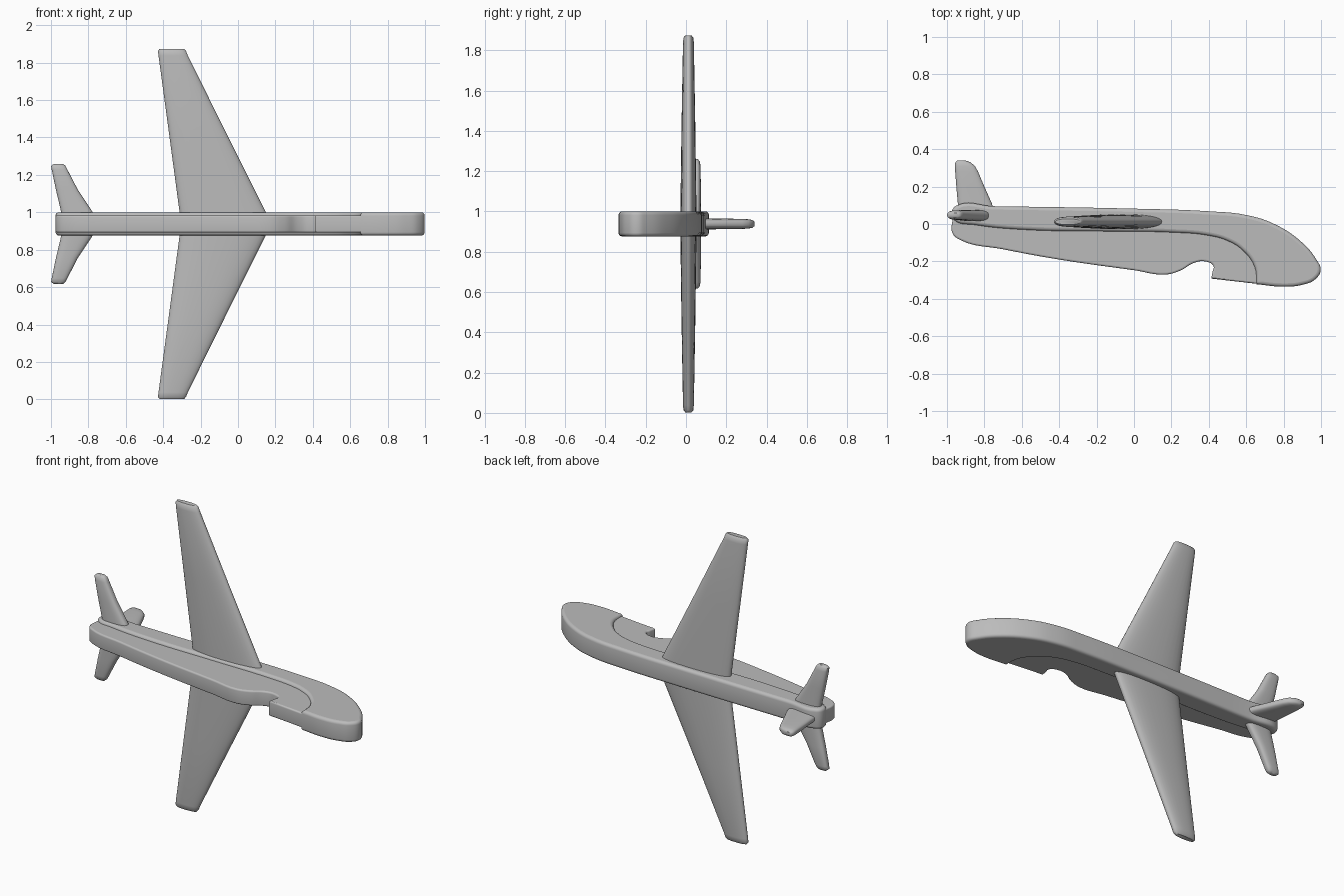
import bpy, bmesh, math
from mathutils import Vector

if "Cube" in bpy.data.objects:
    bpy.data.objects.remove(bpy.data.objects["Cube"], do_unlink=True)

GREY = bpy.data.materials.new("plain grey")
GREY.use_nodes = True
GREY.diffuse_color = (0.5, 0.5, 0.5, 1)
GREY.node_tree.nodes["Principled BSDF"].inputs["Base Color"].default_value = (0.5, 0.5, 0.5, 1)
MID = 0.938  # height of the glider's plane of symmetry


def finish(obj, angle):
    bpy.ops.object.select_all(action='DESELECT')
    obj.select_set(True)
    bpy.context.view_layer.objects.active = obj
    if obj.type == 'CURVE':
        bpy.ops.object.convert(target='MESH')
    bpy.ops.object.shade_smooth_by_angle(angle=math.radians(angle))


def slab(name, outline, half, bevel):
    """Flat plate with rounded rims; points are (x, y) or (x, y, 1) for a sharp corner."""
    cu = bpy.data.curves.new(name, 'CURVE')
    cu.dimensions, cu.fill_mode, cu.resolution_u = '2D', 'BOTH', 6
    cu.extrude, cu.bevel_depth, cu.bevel_resolution = half - bevel, bevel, 3
    cu.offset = -bevel
    sp = cu.splines.new('BEZIER')
    sp.bezier_points.add(len(outline) - 1)
    for bp, p in zip(sp.bezier_points, outline):
        bp.co = (p[0], p[1], 0)
        bp.handle_left_type = bp.handle_right_type = 'VECTOR' if len(p) > 2 else 'AUTO'
    sp.use_cyclic_u = True
    obj = bpy.data.objects.new(name, cu)
    obj.location.z = MID
    bpy.context.collection.objects.link(obj)
    cu.materials.append(GREY)
    finish(obj, 40)


def loft(name, sections, place, power=0.85, n=32):
    """Skin rounded sections (span, x min, x max, thickness centre, half thickness)."""
    bm = bmesh.new()
    rings = []
    for s, x0, x1, tc, th in sections:
        ring = []
        for i in range(n):
            a = 2 * math.pi * i / n
            c, d = math.cos(a), math.sin(a)
            x = (x0 + x1) / 2 + (x1 - x0) / 2 * math.copysign(abs(c) ** power, c)
            t = tc + th * math.copysign(abs(d) ** power, d)
            ring.append(bm.verts.new(place(x, t, s)))
        rings.append(ring)
    for r, q in zip(rings, rings[1:]):
        for i in range(n):
            j = (i + 1) % n
            bm.faces.new((r[i], r[j], q[j], q[i]))
    bm.faces.new(rings[0])
    bm.faces.new(rings[-1])
    bmesh.ops.recalc_face_normals(bm, faces=bm.faces)
    me = bpy.data.meshes.new(name)
    bm.to_mesh(me)
    bm.free()
    obj = bpy.data.objects.new(name, me)
    bpy.context.collection.objects.link(obj)
    me.materials.append(GREY)
    finish(obj, 50)


def mirrored(half):
    """Repeat the outer sections on the other side of the plane of symmetry."""
    return [(-s[0],) + s[1:] for s in reversed(half)] + half


def spanwise(x, t, s):
    return Vector((x, t, MID + s))


def upright(x, t, s):
    return Vector((x, s, MID + t))


# Thick fuselage spine ending in the rounded nose
slab("fuselage_spine", [
    (-0.975, 0.06), (-0.95, 0.098), (-0.75, 0.095), (0, 0.082), (0.4, 0.068),
    (0.6, 0.048), (0.75, 0), (0.9, -0.1), (0.975, -0.19), (0.998, -0.245),
    (0.97, -0.295), (0.9, -0.325), (0.8, -0.335), (0.655, -0.322, 1),
    (0.645, -0.23), (0.58, -0.14), (0.5, -0.09), (0.4, -0.062), (0.2, -0.045),
    (-0.1, -0.04), (-0.6, -0.03), (-0.85, -0.005), (-0.96, 0.02)], 0.062, 0.018)

# Thinner belly panel with the notch behind the nose
slab("belly_panel", [
    (-0.97, 0.03, 1), (-0.97, -0.05), (-0.93, -0.085), (-0.7, -0.135), (-0.4, -0.19),
    (0, -0.247), (0.17, -0.27), (0.25, -0.248), (0.32, -0.208), (0.38, -0.2),
    (0.425, -0.225), (0.42, -0.255), (0.413, -0.292, 1), (0.66, -0.32, 1),
    (0.72, -0.2, 1), (0.6, -0.08, 1), (0.4, -0.02, 1), (0, 0, 1)], 0.046, 0.01)

# Swept main wing, running through the fuselage
loft("main_wing", mirrored([
    (0.0, -0.305, 0.175, 0.012, 0.040),
    (0.06, -0.312, 0.15, 0.012, 0.040),
    (0.5, -0.371, -0.07, 0.012, 0.034),
    (0.90, -0.425, -0.268, 0.012, 0.027),
    (0.925, -0.428, -0.278, 0.012, 0.024),
    (0.936, -0.42, -0.288, 0.012, 0.015)])[:5] + [
    (0.0, -0.305, 0.175, 0.012, 0.040),
    (0.06, -0.312, 0.15, 0.012, 0.040),
    (0.5, -0.371, -0.07, 0.012, 0.034),
    (0.90, -0.425, -0.268, 0.012, 0.027),
    (0.925, -0.428, -0.278, 0.012, 0.024),
    (0.936, -0.42, -0.288, 0.012, 0.015)], spanwise)

# Small swept tailplane
tail = [
    (0.05, -0.945, -0.77, 0.045, 0.030),
    (0.075, -0.948, -0.785, 0.045, 0.029),
    (0.18, -0.973, -0.855, 0.047, 0.027),
    (0.29, -0.996, -0.912, 0.048, 0.024),
    (0.31, -0.999, -0.922, 0.048, 0.020),
    (0.321, -0.985, -0.935, 0.048, 0.011)]
loft("tailplane", mirrored(tail), spanwise, 0.7)

# Tail fin with a sloping rounded tip
loft("tail_fin", [
    (0.05, -0.94, -0.745, 0, 0.028),
    (0.11, -0.942, -0.76, 0, 0.027),
    (0.2, -0.95, -0.80, 0, 0.026),
    (0.28, -0.956, -0.834, 0, 0.025),
    (0.31, -0.958, -0.85, 0, 0.023),
    (0.33, -0.955, -0.875, 0, 0.019),
    (0.34, -0.945, -0.905, 0, 0.011)], upright, 0.7)
